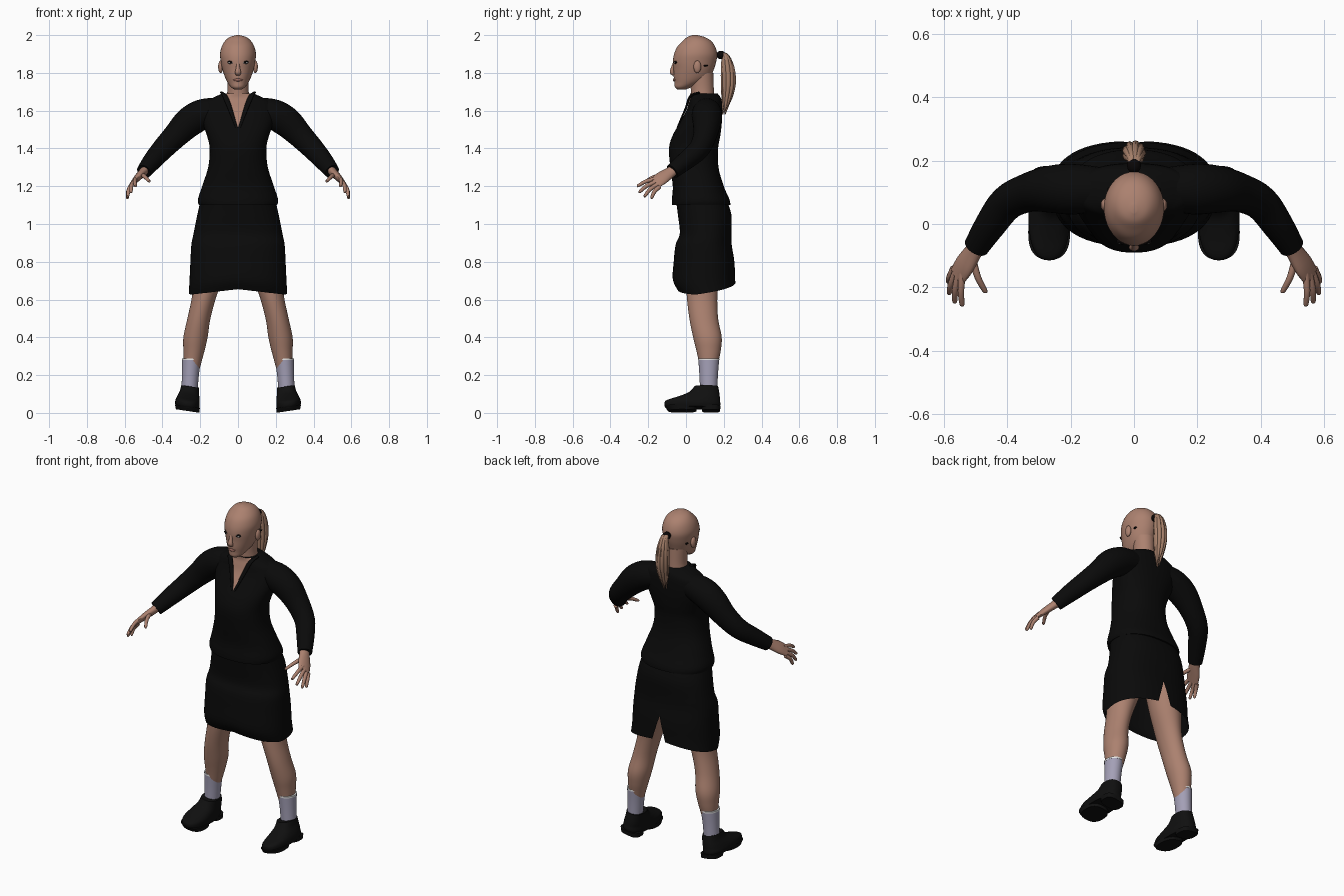
import bpy, bmesh, math
from mathutils import Vector

cube = bpy.data.objects.get("Cube")
if cube:
    bpy.data.objects.remove(cube, do_unlink=True)


def material(name, r, g, b):
    m = bpy.data.materials.new(name)
    m.use_nodes = True
    m.diffuse_color = (r, g, b, 1)
    bsdf = m.node_tree.nodes["Principled BSDF"]
    bsdf.inputs["Base Color"].default_value = (r, g, b, 1)
    bsdf.inputs["Roughness"].default_value = 0.8
    return m


SKIN = material("skin", .41, .22, .16)
HAIR = material("hair", .37, .21, .14)
LIPS = material("lips", .32, .14, .11)
CLOTH = material("black cloth", .003, .003, .003)
LEATHER = material("black leather", .005, .005, .005)
SOCK = material("sock grey", .37, .35, .47)
WHITE = material("white", .8, .8, .8)
DARK = material("lash black", .003, .002, .002)


def dense(rows, k=5):
    """Catmull-Rom interpolation between rows of numbers."""
    out = []
    for i in range(len(rows) - 1):
        quad = [rows[max(i - 1, 0)], rows[i], rows[i + 1], rows[min(i + 2, len(rows) - 1)]]
        for j in range(k):
            t = j / k
            out.append([b + .5 * t * (c - a + t * (2*a - 5*b + 4*c - d + t * (3*(b - c) + d - a)))
                        for a, b, c, d in zip(*quad)])
    return out + [list(rows[-1])]


def skin_rings(name, rings, mat, top=True, bottom=True):
    n = len(rings[0])
    faces = [(i*n + j, i*n + (j+1) % n, (i+1)*n + (j+1) % n, (i+1)*n + j)
             for i in range(len(rings) - 1) for j in range(n)]
    if bottom:
        faces.append(tuple(reversed(range(n))))
    if top:
        faces.append(tuple(range((len(rings) - 1) * n, len(rings) * n)))
    me = bpy.data.meshes.new(name)
    me.from_pydata([p for r in rings for p in r], [], faces)
    bm = bmesh.new()
    bm.from_mesh(me)
    bmesh.ops.recalc_face_normals(bm, faces=bm.faces)
    bm.to_mesh(me)
    bm.free()
    me.materials.append(mat)
    me.shade_smooth()
    me.set_sharp_from_angle(angle=math.radians(50))
    ob = bpy.data.objects.new(name, me)
    bpy.context.collection.objects.link(ob)
    return ob


def loft(name, rows, mat, s=1, p=2.0, n=40, **caps):
    """Level rings: height, centre x, half width, front y, back y."""
    def power(v):
        return math.copysign(abs(v) ** (2 / p), v)
    turn = [2 * math.pi * j / n for j in range(n)]
    rings = [[Vector((s*cx + rx * power(math.cos(a)), (yf + yb) / 2 + (yb - yf) / 2 * power(math.sin(a)), z))
              for a in turn] for z, cx, rx, yf, yb in dense(rows)]
    return skin_rings(name, rings, mat, **caps)


def tube(name, pts, mat, s=1, side=(0, 1, 0), n=16):
    """Path points with the two half widths; the first lies along side."""
    rows = dense(pts, 4)
    path = [Vector((s * r[0], r[1], r[2])) for r in rows]
    ref = Vector((s * side[0], side[1], side[2]))
    rings = []
    for i, (c, r) in enumerate(zip(path, rows)):
        d = (path[min(i + 1, len(path) - 1)] - path[max(i - 1, 0)]).normalized()
        u = (ref - d * ref.dot(d)).normalized()
        v = d.cross(u)
        rings.append([c + u * r[3] * math.cos(2*math.pi*j/n) + v * r[4] * math.sin(2*math.pi*j/n)
                      for j in range(n)])
    return skin_rings(name, rings, mat)


def blob(name, loc, radii, mat):
    me = bpy.data.meshes.new(name)
    bm = bmesh.new()
    bmesh.ops.create_uvsphere(bm, u_segments=20, v_segments=12, radius=1)
    bmesh.ops.scale(bm, vec=radii, verts=bm.verts)
    bm.to_mesh(me)
    bm.free()
    me.materials.append(mat)
    me.shade_smooth()
    ob = bpy.data.objects.new(name, me)
    ob.location = loc
    bpy.context.collection.objects.link(ob)


def v_cut(ob, apex, slope, side, paint=None):
    """Cut a V on the front (-1) or back (1); paint it, or open it."""
    bm = bmesh.new()
    bm.from_mesh(ob.data)
    for k in (slope, -slope):
        bmesh.ops.bisect_plane(bm, geom=bm.verts[:] + bm.edges[:] + bm.faces[:],
                               plane_co=(0, 0, apex), plane_no=(1, 0, -k))
    inside = []
    for f in bm.faces:
        c = f.calc_center_median()
        if abs(c.x) < slope * (c.z - apex) and side * (c.y - .09) > 0:
            inside.append(f)
    if paint:
        ob.data.materials.append(paint)
        for f in inside:
            f.material_index = 1
    else:
        bmesh.ops.delete(bm, geom=inside, context='FACES')
    bm.to_mesh(ob.data)
    bm.free()


# Head, neck and face
loft("head", [(1.712, 0, .02, -.045, 0), (1.725, 0, .038, -.059, .03), (1.75, 0, .056, -.061, .09),
              (1.78, 0, .07, -.065, .13), (1.82, 0, .083, -.066, .148), (1.86, 0, .091, -.069, .16),
              (1.90, 0, .095, -.063, .165), (1.94, 0, .086, -.045, .154), (1.97, 0, .068, -.016, .132),
              (1.99, 0, .043, .008, .098), (2.0, 0, .008, .035, .06)], SKIN)
loft("neck", [(1.56, 0, .08, .03, .16), (1.66, 0, .062, .028, .15), (1.72, 0, .056, .025, .147),
              (1.8, 0, .06, .02, .145)], SKIN)
tube("nose", [(0, -.06, 1.855, .008, .008), (0, -.069, 1.83, .010, .009), (0, -.074, 1.803, .016, .012),
              (0, -.063, 1.79, .012, .006)], SKIN, side=(1, 0, 0))
tube("lips", [(-.025, -.055, 1.762, .002, .002), (0, -.064, 1.763, .006, .008),
              (.025, -.055, 1.762, .002, .002)], LIPS)
for s, side in ((1, "left"), (-1, "right")):
    blob(side + "_lashes", (s*.037, -.054, 1.856), (.019, .008, .009), DARK)
    blob(side + "_eye", (s*.037, -.056, 1.854), (.016, .008, .006), WHITE)
    blob(side + "_iris", (s*.037, -.060, 1.855), (.006, .0055, .006), DARK)
    blob(side + "_ear", (s*.092, .06, 1.832), (.013, .02, .033), SKIN)
    blob(side + "_hairpin", (s*.079, .105, 1.838), (.006, .012, .005), DARK)

# Ponytail: overlapping locks fanned around a core
blob("hair_tie", (0, .185, 1.895), (.022, .026, .022), DARK)
for i in range(9):
    a = 2 * math.pi * i / 9
    dx, dy = math.cos(a), math.sin(a)
    tube("ponytail_lock", [(0, .165, 1.90, .008, .008), (dx*.012, .205 + dy*.008, 1.895, .010, .010),
                           (dx*.024, .22 + dy*.022, 1.83, .014, .012), (dx*.026, .224 + dy*.027, 1.74, .013, .012),
                           (dx*.018, .213 + dy*.016, 1.65, .009, .008),
                           (dx*.007, .2 + dy*.008, 1.58 + .02 * (i % 3), .002, .002)], HAIR, n=8)

# Jacket with an open neckline
jacket = loft("jacket", [(1.10, 0, .207, -.075, .235), (1.13, 0, .212, -.075, .23), (1.2, 0, .19, -.07, .20),
                         (1.3, 0, .158, -.083, .172), (1.4, 0, .15, -.09, .17), (1.47, 0, .165, -.07, .182),
                         (1.54, 0, .188, -.03, .19), (1.6, 0, .195, .002, .192), (1.645, 0, .178, .016, .19),
                         (1.67, 0, .13, .022, .183), (1.69, 0, .085, .022, .168)], CLOTH, p=2.3, n=56)
v_cut(jacket, 1.51, .34, -1, SKIN)

# Skirt with a dipped hem and a back slit
skirt = loft("skirt", [(.64, 0, .26, -.045, .262), (.7, 0, .257, -.07, .26), (.8, 0, .252, -.065, .256),
                       (.89, 0, .247, -.055, .242), (.95, 0, .235, -.033, .24), (1.05, 0, .215, -.043, .24),
                       (1.14, 0, .195, -.055, .21)], CLOTH, p=2.4, n=56, bottom=False)
for v in skirt.data.vertices:
    if v.co.z < .8:
        hem = .655 - .03 * abs(v.co.x) / .26
        hem += max(0, v.co.y - .05) * .17
        v.co.z = .8 - (.8 - v.co.z) / .16 * (.8 - hem)
v_cut(skirt, .83, -.3, 1)

for s, side in ((1, "left"), (-1, "right")):
    # Lapel and sleeve
    tube(side + "_lapel", [(.085, .07, 1.695, .012, .006), (.068, .022, 1.675, .014, .006),
                           (.042, -.002, 1.61, .012, .006), (.008, -.046, 1.51, .006, .004)],
         CLOTH, s, side=(1, 0, .3))
    tube(side + "_sleeve", [(.11, .11, 1.60, .07, .07), (.19, .11, 1.58, .08, .08), (.26, .11, 1.538, .075, .08),
                            (.33, .10, 1.468, .062, .067), (.40, .067, 1.395, .055, .058),
                            (.455, -.005, 1.332, .048, .05), (.498, -.072, 1.278, .04, .04)], CLOTH, s, n=28)
    # Hand
    across = (.03, .025, -.035)
    tube(side + "_palm", [(.48, -.045, 1.30, .028, .024), (.505, -.085, 1.272, .032, .022),
                          (.535, -.13, 1.242, .040, .018), (.558, -.165, 1.215, .036, .012)],
         SKIN, s, side=across)
    for finger, a, b in (("index", (.542, -.155, 1.24), (.543, -.26, 1.20)),
                         ("middle", (.553, -.155, 1.225), (.567, -.25, 1.168)),
                         ("ring", (.562, -.15, 1.21), (.585, -.222, 1.145)),
                         ("little", (.568, -.14, 1.197), (.587, -.185, 1.135)),
                         ("thumb", (.51, -.11, 1.262), (.468, -.218, 1.225))):
        a, b = Vector(a), Vector(b)
        mid = a.lerp(b, .5) + Vector((.004, -.004, .006))
        tip = a.lerp(b, .93)
        tube(f"{side}_{finger}", [(*a, .012, .012), (*mid, .0105, .0105), (*tip, .008, .008), (*b, .003, .003)],
             SKIN, s, side=across, n=10)
    # Leg and sock
    loft(side + "_leg", [(.1, .255, .035, .085, .155), (.2, .25, .04, .08, .16), (.27, .24, .047, .068, .172),
                         (.33, .233, .056, .055, .184), (.4, .225, .064, .038, .189), (.5, .207, .061, .018, .17),
                         (.62, .178, .065, .004, .166), (.75, .15, .085, 0, .18), (.9, .125, .1, -.01, .2)], SKIN, s)
    loft(side + "_sock", [(.1, .258, .042, .075, .165), (.2, .252, .045, .071, .169),
                          (.285, .246, .050, .065, .176)], SOCK, s)
    loft(side + "_sock_rim", [(.28, .246, .051, .064, .177), (.289, .246, .051, .064, .177)], WHITE, s)
    # Shoe: upper, sole and heel, tilted a little outward
    shoe = [loft(side + "_shoe", [(.016, .268, .062, -.108, .176), (.035, .268, .065, -.115, .182),
                                  (.055, .266, .063, -.105, .18), (.075, .262, .058, -.045, .179),
                                  (.10, .257, .051, .015, .176), (.132, .253, .047, .045, .17)], LEATHER, s, p=2.5),
            loft(side + "_sole", [(0, .267, .062, -.095, .055), (.025, .268, .066, -.113, .06)], LEATHER, s, p=2.5),
            loft(side + "_heel", [(0, .267, .058, .085, .18), (.025, .268, .06, .08, .183)], LEATHER, s, p=3)]
    for part in shoe:
        for v in part.data.vertices:
            v.co.z += (abs(v.co.x) - .2) * .15
